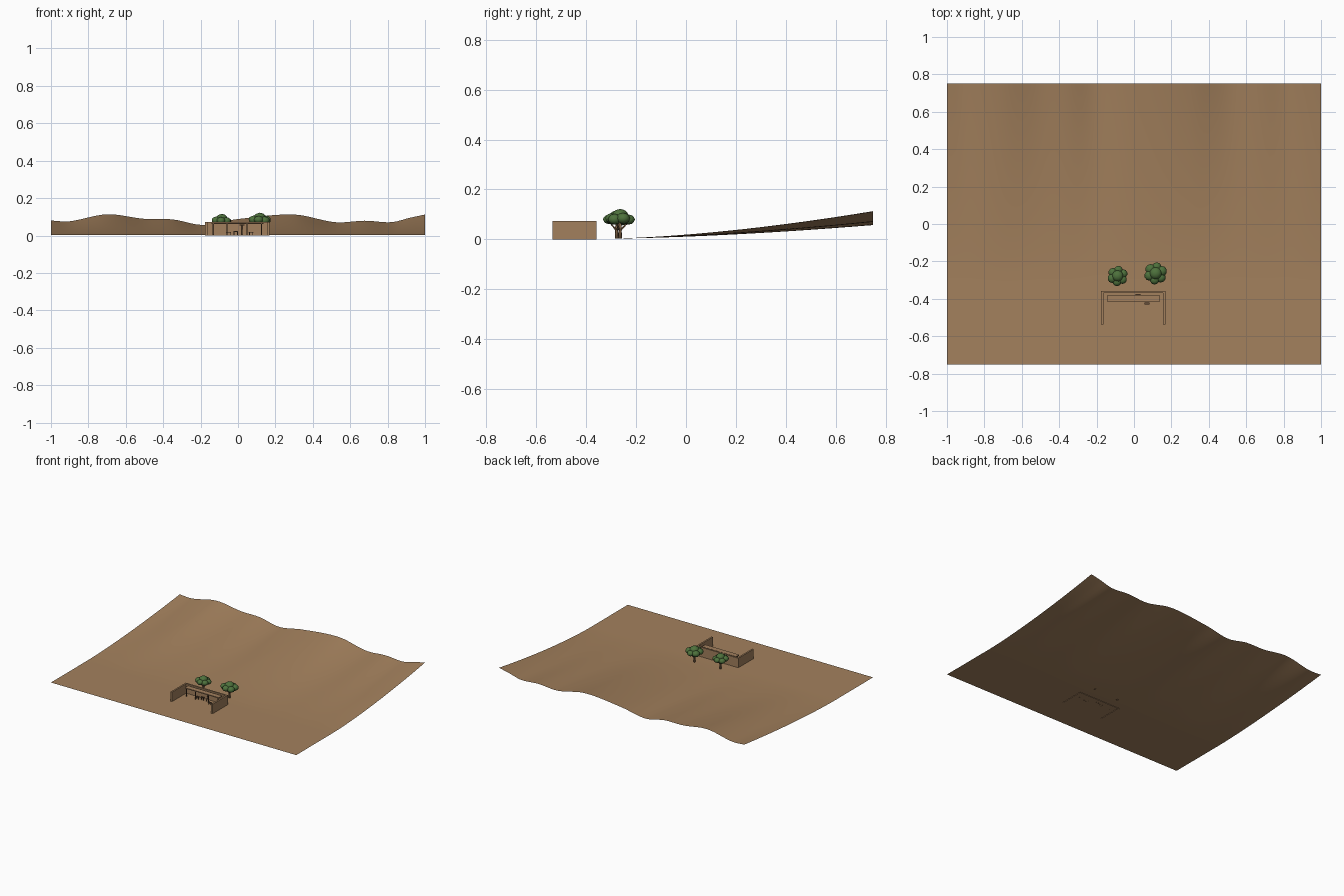
import bpy, bmesh, math, random
from mathutils import Vector

if "Cube" in bpy.data.objects:
    bpy.data.objects.remove(bpy.data.objects["Cube"])

random.seed(4)


def material(name, rgb):
    m = bpy.data.materials.new(name)
    m.diffuse_color = (*rgb, 1)
    m.use_nodes = True
    m.node_tree.nodes["Principled BSDF"].inputs["Base Color"].default_value = m.diffuse_color
    return m


SAND = material("sand", (0.37, 0.22, 0.11))
WALL = material("clay wall", (0.36, 0.215, 0.11))
WOOD = material("dark wood", (0.13, 0.075, 0.04))
BARK = material("bark", (0.24, 0.14, 0.07))
LEAF = material("leaf green", (0.075, 0.165, 0.045))


def finish(name, bm, mat, smooth=False):
    me = bpy.data.meshes.new(name)
    bm.to_mesh(me)
    bm.free()
    ob = bpy.data.objects.new(name, me)
    bpy.context.collection.objects.link(ob)
    me.materials.append(mat)
    for p in me.polygons:
        p.use_smooth = smooth
    return ob


def box(name, lo, hi, mat):
    bm = bmesh.new()
    bmesh.ops.create_cube(bm, size=1)
    for v in bm.verts:
        v.co = Vector([(a + b) / 2 + c * (b - a) for a, b, c in zip(lo, hi, v.co)])
    return finish(name, bm, mat)


def rod(name, a, b, r1, r2, mat):
    a, b = Vector(a), Vector(b)
    bm = bmesh.new()
    bmesh.ops.create_cone(bm, cap_ends=True, segments=8, radius1=r1, radius2=r2,
                          depth=(b - a).length)
    bmesh.ops.rotate(bm, verts=bm.verts,
                     matrix=Vector((0, 0, 1)).rotation_difference(b - a).to_matrix())
    bmesh.ops.translate(bm, verts=bm.verts, vec=(a + b) / 2)
    return finish(name, bm, mat, True)


# Ground sheet: flat at the front, rising to a rolling ridge at the back
RIDGE = [(-1, .08), (-.9, .076), (-.7, .113), (-.5, .089), (-.35, .086), (-.19, .057),
         (0, .088), (.3, .112), (.52, .071), (.68, .079), (.82, .071), (.92, .095), (1, .112)]


def slope(i):
    a, b = RIDGE[max(i - 1, 0)], RIDGE[min(i + 1, len(RIDGE) - 1)]
    return (b[1] - a[1]) / (b[0] - a[0])


def ridge(x):
    i = max(k for k in range(len(RIDGE) - 1) if RIDGE[k][0] <= x + 1e-6)
    (x0, z0), (x1, z1) = RIDGE[i], RIDGE[i + 1]
    h = x1 - x0
    t = (x - x0) / h
    return ((2*t**3 - 3*t*t + 1) * z0 + (t**3 - 2*t*t + t) * h * slope(i)
            + (3*t*t - 2*t**3) * z1 + (t**3 - t*t) * h * slope(i + 1))


def ground_z(x, y):
    return 0.003 + (ridge(x) - 0.003) * max(0, (y + 0.32) / 1.07) ** 1.6


bm = bmesh.new()
bmesh.ops.create_grid(bm, x_segments=80, y_segments=60, size=1)
for v in bm.verts:
    v.co.y *= 0.75
    v.co.z = ground_z(v.co.x, v.co.y)
finish("ground", bm, SAND, True)

# Three-sided enclosure
box("back_wall", (-.176, -.37, 0), (.168, -.358, .073), WALL)
box("left_wall", (-.176, -.536, 0), (-.164, -.37, .073), WALL)
box("right_wall", (.156, -.536, 0), (.168, -.37, .073), WALL)

# Shelf on posts along the back wall
box("shelf", (-.142, -.417, .062), (.136, -.38, .068), WALL)
for i, x in enumerate((-.132, -.058, .048, .126)):
    box(f"shelf_post_{i}", (x - .003, -.415, .002), (x + .003, -.409, .062), WOOD)

# Stools and small tools below the shelf
for i, (x, y, z) in enumerate(((-.05, -.4, .016), (-.012, -.395, .02), (.07, -.425, .016))):
    box(f"stool_seat_{i}", (x - .013, y - .005, z), (x + .013, y + .005, z + .004), WOOD)
    for s in (-1, 1):
        box(f"stool_leg_{i}_{s}", (x + s*.009 - .002, y - .003, .001),
            (x + s*.009 + .002, y + .003, z), WOOD)
rod("tool_handle", (.022, -.4, .004), (.022, -.375, .056), .002, .002, WOOD)
box("tool_head", (.008, -.379, .053), (.036, -.373, .059), WOOD)

# Trees: trunk, spreading branches and a cluster of leaf blobs
for n, (cx, cy, r, zc) in enumerate(((-.087, -.278, .055, .078), (.116, -.264, .06, .082))):
    base = ground_z(cx, cy)
    rod(f"trunk_{n}", (cx, cy, base - .001), (cx, cy, zc), .007, .005, BARK)
    bm = bmesh.new()
    for k in range(6):
        a = k * math.tau / 6 + .4 + n
        d = r * .58
        bx, by = cx + d * math.cos(a), cy + d * math.sin(a)
        bz = zc + random.uniform(-.004, .004)
        if k % 2 == 0:
            rod(f"branch_{n}_{k}", (cx, cy, .035), (bx, by, bz - .008), .004, .002, BARK)
        s = bmesh.ops.create_icosphere(bm, subdivisions=2, radius=r * random.uniform(.41, .47))
        for v in s["verts"]:
            v.co = Vector((bx, by, bz)) + Vector((v.co.x, v.co.y, v.co.z * .8))
    s = bmesh.ops.create_icosphere(bm, subdivisions=2, radius=r * .56)
    for v in s["verts"]:
        v.co = Vector((cx, cy, zc + .013)) + Vector((v.co.x, v.co.y, v.co.z * .8))
    finish(f"foliage_{n}", bm, LEAF, True)
